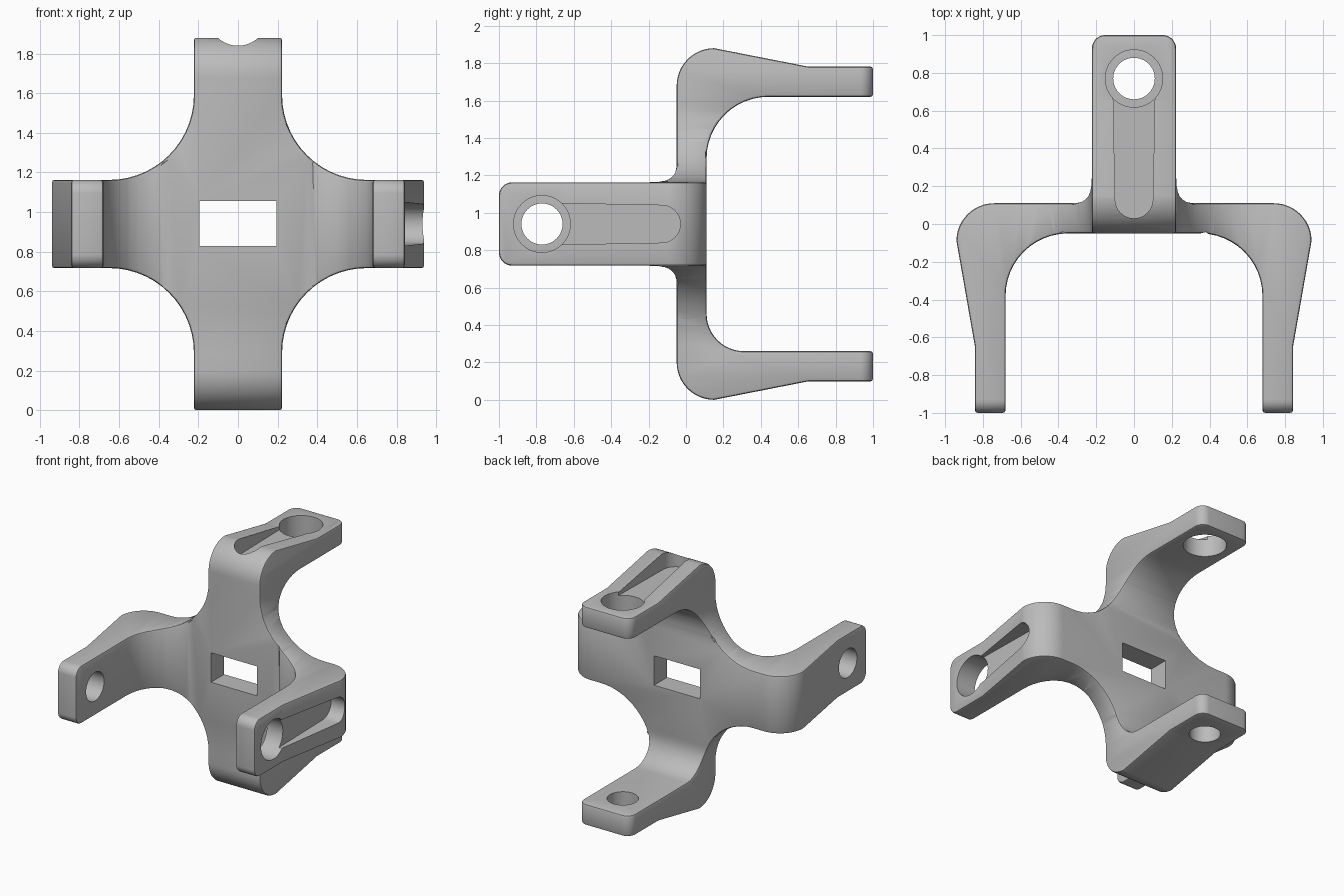
import bpy, bmesh
from math import sin, cos, pi

cube = bpy.data.objects.get("Cube")
if cube:
    bpy.data.objects.remove(cube, do_unlink=True)

MID = 0.94       # height of the hub centre
HALF = 0.2225    # half width of every arm
TIP = 1.0        # reach of the arms


# Local frames: f = along the arm, u = outward from the hub, w = across the arm
def upright(f, u, w):
    return (w, f, MID + u)


def level(f, u, w):
    return (u, -f, MID + w)


def arc(cx, cy, r, start, end, n=12):
    angles = [(start + (end - start) * i / n) * pi / 180 for i in range(n + 1)]
    return [(cx + r * cos(a), cy + r * sin(a)) for a in angles]


def prism(name, points, lo, hi, place):
    """Extrude a 2D outline; place(a, b, depth) gives the position."""
    bm = bmesh.new()
    face = bm.faces.new([bm.verts.new(place(a, b, lo)) for a, b in points])
    ext = bmesh.ops.extrude_face_region(bm, geom=[face])
    shift = [h - l for h, l in zip(place(0, 0, hi), place(0, 0, lo))]
    bmesh.ops.translate(bm, vec=shift,
                        verts=[v for v in ext["geom"] if isinstance(v, bmesh.types.BMVert)])
    bmesh.ops.recalc_face_normals(bm, faces=bm.faces)
    mesh = bpy.data.meshes.new(name)
    bm.to_mesh(mesh)
    bm.free()
    obj = bpy.data.objects.new(name, mesh)
    bpy.context.collection.objects.link(obj)
    return obj


def apply(obj, kind, **settings):
    mod = obj.modifiers.new(kind, kind)
    for key, value in settings.items():
        setattr(mod, key, value)
    bpy.context.view_layer.objects.active = obj
    bpy.ops.object.modifier_apply(modifier=mod.name)


def combine(obj, other, operation):
    apply(obj, "BOOLEAN", operation=operation, solver="EXACT", object=other)
    bpy.data.objects.remove(other, do_unlink=True)


def arm_profile(back, inner, r_in):
    """Half of a bracket from the hub to the tip and back, as (f, u)."""
    return (arc(back + 0.2, 0.74, 0.2, 180, 90)
            + [(0.65, 0.842), (TIP, 0.842), (TIP, 0.68)]
            + arc(inner + r_in, 0.68 - r_in, r_in, 90, 180))


def bracket(name, place, back, inner, r_plus, r_minus):
    plus = arm_profile(back, inner, r_plus)
    minus = [(f, -u) for f, u in reversed(arm_profile(back, inner, r_minus))]
    body = prism(name, plus + minus, -0.5, 0.5, lambda f, u, w: place(f, u, w))
    # Cross outline with concave fillets between the arms
    r = 0.4275
    c = HALF + r
    corner = arc(c, c, r, 270, 180, 14)
    quarter = [(1.2, HALF)] + corner + [(HALF, 1.2)]
    half = quarter + [(-x, z) for x, z in reversed(quarter)]
    outline = half + [(-x, -z) for x, z in half]
    combine(body, prism("cross", outline, -1.3, 1.3,
                        lambda x, z, y: (x, y, MID + z)), "INTERSECT")
    # Rounded tip corners
    r = 0.07
    side = [(-0.4, 1.0), (0.7, 1.0), (0.8, 0.5)] + arc(TIP - r, HALF - r, r, 90, 0, 8)
    side[-1] = (TIP + 0.0005, HALF - r)
    tip = side + [(f, -w) for f, w in reversed(side)]
    combine(body, prism("tip", tip, -1.2, 1.2, lambda f, w, u: place(f, u, w)), "INTERSECT")
    return body


# Two crossed brackets joined at the hub
body = bracket("cross_yoke", upright, -0.05, 0.11, 0.33, 0.2)
combine(body, bracket("level_bracket", level, -0.11, 0.05, 0.33, 0.33), "UNION")
apply(body, "WELD", merge_threshold=0.004)
apply(body, "DECIMATE", decimate_type="DISSOLVE", angle_limit=0.01)
apply(body, "BEVEL", width=0.014, segments=2, limit_method="ANGLE",
      angle_limit=0.7, use_clamp_overlap=False)

# Square window through the hub
window = [(-0.195, -0.112), (0.195, -0.112), (0.195, 0.115), (-0.195, 0.115)]
combine(body, prism("window", window, -0.4, 0.4, lambda x, z, y: (x, y, MID + z)), "DIFFERENCE")

# Pin holes, wide on the slotted arms, and the slots leading to them
slot = [(0.77, 0.112)] + arc(0.13, 0, 0.1, 90, 270, 16) + [(0.77, -0.112)]
for place in (upright, level):
    def across(f, w, u, place=place):
        return place(f, u, w)
    combine(body, prism("slot", slot, 0.815, 1.1, across), "DIFFERENCE")
    for radius, lo, hi in ((0.152, 0.5, 1.1), (0.11, -1.1, -0.5)):
        circle = arc(0.77, 0, radius, 0, 360, 40)[:-1]
        combine(body, prism("hole", circle, lo, hi, across), "DIFFERENCE")

# Single grey material
grey = bpy.data.materials.new("grey")
grey.use_nodes = True
colour = (0.5, 0.5, 0.5, 1)
grey.diffuse_color = colour
grey.node_tree.nodes["Principled BSDF"].inputs["Base Color"].default_value = colour
body.data.materials.clear()
body.data.materials.append(grey)

bpy.ops.object.select_all(action="DESELECT")
body.select_set(True)
bpy.context.view_layer.objects.active = body
bpy.ops.object.shade_smooth_by_angle(angle=0.6)
